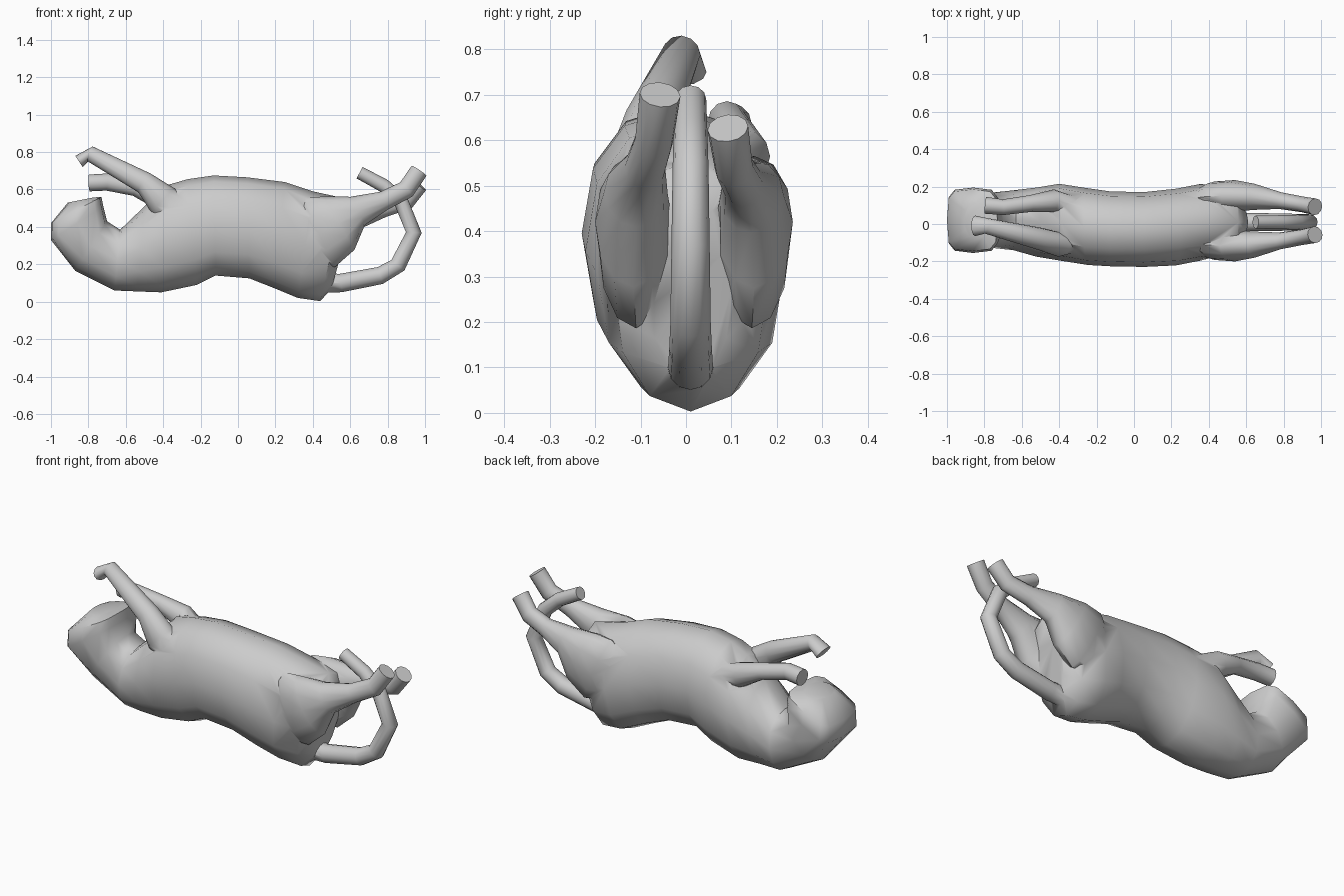
import bpy, bmesh, math
from mathutils import Vector

if "Cube" in bpy.data.objects:
    bpy.data.objects.remove(bpy.data.objects["Cube"])

SIDES = 12


def spow(v, e):
    return math.copysign(abs(v) ** e, v) if abs(v) > 1e-6 else 0


def loft(name, rings):
    """Skin rings given as (centre, up vector, side vector, squareness exponent)."""
    bm = bmesh.new()
    loops = []
    for c, up, side, e in rings:
        angles = [2 * math.pi * i / SIDES for i in range(SIDES)]
        loops.append([bm.verts.new(c + up * spow(math.cos(a), e) + side * spow(math.sin(a), e))
                      for a in angles])
    for a, b in zip(loops, loops[1:]):
        for i in range(SIDES):
            j = (i + 1) % SIDES
            bm.faces.new((a[i], a[j], b[j], b[i]))
    bm.faces.new(loops[0])
    bm.faces.new(loops[-1])
    bmesh.ops.recalc_face_normals(bm, faces=bm.faces)
    me = bpy.data.meshes.new(name)
    bm.to_mesh(me)
    bm.free()
    ob = bpy.data.objects.new(name, me)
    bpy.context.collection.objects.link(ob)
    return ob


def limb(name, pts):
    """Tube through (x, y, z, half height, half width)."""
    rings = []
    for i, p in enumerate(pts):
        a, b = pts[max(i - 1, 0)], pts[min(i + 1, len(pts) - 1)]
        d = (Vector(b[:3]) - Vector(a[:3])).normalized()
        side = Vector((0, 1, 0))
        side = (side - d * d.dot(side)).normalized()
        rings.append((Vector(p[:3]), side.cross(d) * p[3], side * p[4], 1))
    return loft(name, rings)


# body and head: back point (x, z), belly point (x, z), half width
sections = [
    (.61, .47, .50, .07, .09),
    (.56, .555, .44, .003, .17),
    (.40, .59, .32, .02, .205),
    (.25, .64, .20, .07, .205),
    (.05, .665, .06, .125, .20),
    (-.13, .675, -.12, .14, .20),
    (-.27, .655, -.22, .09, .205),
    (-.39, .62, -.41, .05, .205),
    (-.50, .51, -.54, .055, .185),
    (-.63, .385, -.66, .06, .16),
    (-.70, .43, -.87, .165, .145),
    (-.72, .51, -1.0, .33, .175),
    (-.73, .56, -1.0, .42, .165),
    (-.77, .558, -.91, .53, .10),
]
rings = []
for tx, tz, bx, bz, w in sections:
    y = -.03 * math.cos(4 * tx) if abs(tx) < .35 else (.02 if tx < -.6 else .01)
    square = .5 if bx < -.95 else .92          # boxy at the ears
    top, bot = Vector((tx, y, tz)), Vector((bx, y, bz))
    rings.append(((top + bot) / 2, (top - bot) / 2, Vector((0, w, 0)), square))
body = loft("cat_body", rings)

# hind leg, thigh to foot; the left one is mirrored and hangs a little lower
hind = [
    (.33, -.09, .33, .14, .05), (.44, -.11, .37, .20, .083), (.54, -.115, .42, .165, .085),
    (.64, -.11, .485, .085, .07), (.78, -.09, .54, .052, .045), (.90, -.07, .60, .05, .042),
    (.968, -.057, .70, .048, .045)]
hind_left = [(x, .035 - y, z - .2 * max(0, x - .6), h, w) for x, y, z, h, w in hind]

# tail path in the xz plane with a tapering radius
path = [(.42, .10), (.55, .10), (.76, .14), (.855, .195), (.94, .37), (.87, .54), (.78, .62), (.65, .69)]
tail = [(x, .01, z, .052 - .0025 * i, .052 - .0025 * i) for i, (x, z) in enumerate(path)]

limbs = [
    limb("hind_leg_right", hind),
    limb("hind_leg_left", hind_left),
    # front legs, shoulder to paw
    limb("front_leg_right", [
        (-.30, -.10, .44, .08, .05), (-.40, -.11, .54, .09, .065), (-.50, -.08, .635, .06, .06),
        (-.79, -.01, .79, .042, .042), (-.85, -.01, .75, .036, .055)]),
    limb("front_leg_left", [
        (-.30, .10, .50, .07, .04), (-.43, .125, .565, .065, .06), (-.55, .11, .61, .045, .045),
        (-.70, .09, .64, .046, .042), (-.795, .10, .635, .045, .045)]),
    limb("tail", tail),
]

# fuse the limbs into the body so no inner faces remain
bpy.context.view_layer.objects.active = body
for ob in limbs:
    mod = body.modifiers.new("join_" + ob.name, 'BOOLEAN')
    mod.operation, mod.solver, mod.object = 'UNION', 'EXACT', ob
    bpy.ops.object.modifier_apply(modifier=mod.name)
    bpy.data.objects.remove(ob)
bpy.ops.object.select_all(action='DESELECT')
body.select_set(True)
bpy.ops.object.shade_smooth_by_angle(angle=math.radians(55))
